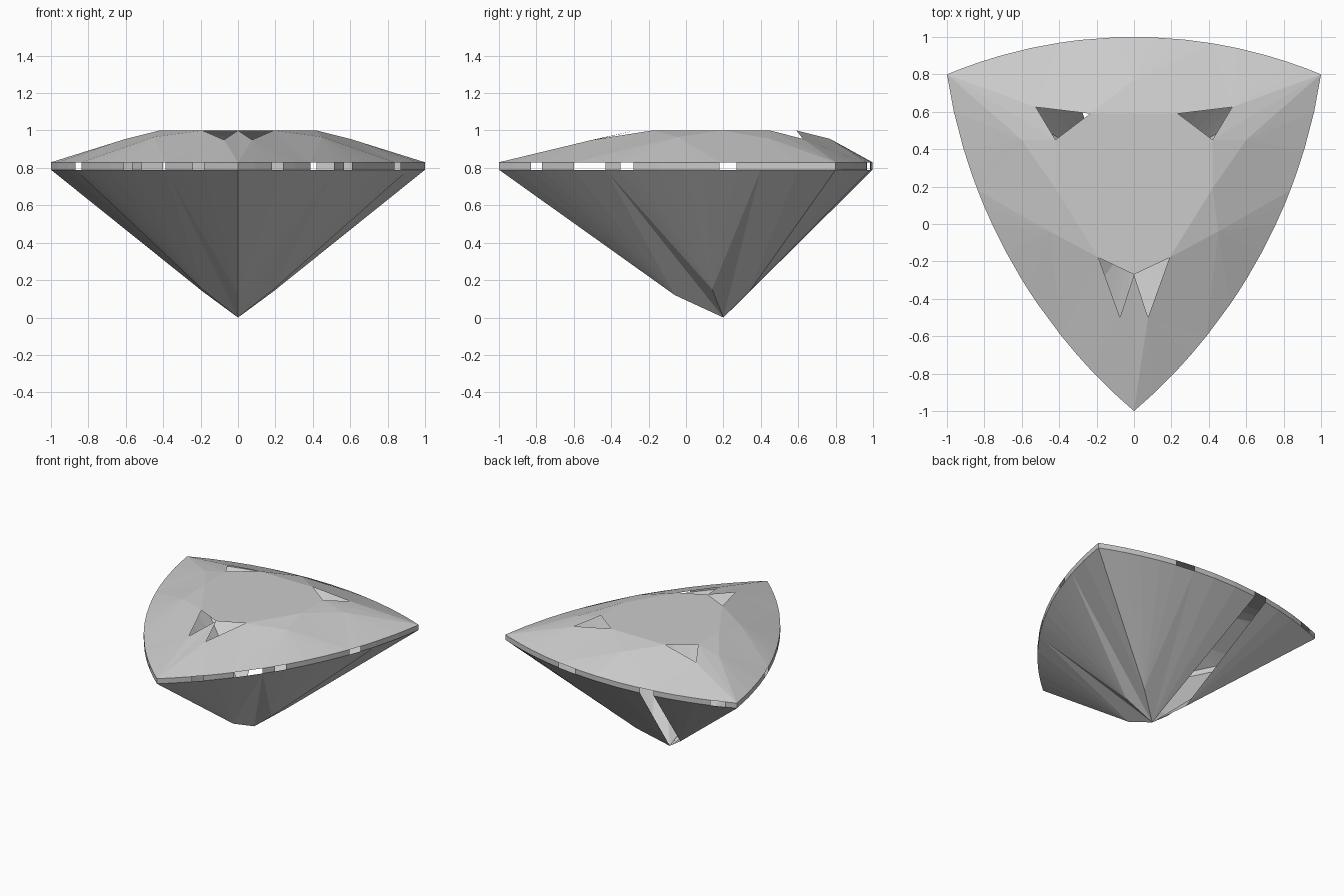
import bpy, bmesh
from math import sqrt
from mathutils import Vector

cube = bpy.data.objects.get("Cube")
if cube:
    bpy.data.objects.remove(cube, do_unlink=True)

grey = bpy.data.materials.new("light_grey")
grey.use_nodes = True
grey.diffuse_color = (0.6, 0.6, 0.6, 1)
grey.node_tree.nodes["Principled BSDF"].inputs["Base Color"].default_value = (0.6, 0.6, 0.6, 1)


def make(name, polygons):
    """Build a flat-shaded object from polygons and weld shared corners."""
    bm = bmesh.new()
    for poly in polygons:
        bm.faces.new([bm.verts.new(p) for p in poly])
    bmesh.ops.remove_doubles(bm, verts=bm.verts, dist=0.0005)
    mesh = bpy.data.meshes.new(name)
    bm.to_mesh(mesh)
    bm.free()
    mesh.materials.append(grey)
    bpy.context.collection.objects.link(bpy.data.objects.new(name, mesh))


def mirrored(points):
    return [(-p[0], *p[1:]) for p in reversed(points)]


def heading(p):
    return Vector((p[0], p[1] - 0.2)).normalized()


# Outline: three shallow arcs meeting at sharp corners, counter-clockwise
side_y = [-0.92, -0.83, -0.77, -0.7, -0.6, -0.43, -0.35, -0.28, -0.15, 0,
          0.1, 0.18, 0.27, 0.4, 0.6, 0.8]
back_x = [0.92, 0.82, 0.7, 0.55, 0.42, 0.27, 0.1, -0.1, -0.29, -0.4,
          -0.55, -0.7, -0.82, -0.92]
side = [(min(1, sqrt(2.96 ** 2 - (y - 1.248) ** 2) - 1.925), y) for y in side_y]
back = [(x, sqrt(2.6 ** 2 - x * x) - 1.6) for x in back_x]
outline = [(0, -1)] + side + back + mirrored(side)
count = len(outline)
low = [Vector((x, y, 0.79)) for x, y in outline]
high = [Vector((x, y, 0.83)) for x, y in outline]

# Girdle band with a few missing facets
side_gaps = [(-0.83, -0.77), (-0.6, -0.43), (-0.35, -0.28), (0.18, 0.27)]
back_gaps = [(0.27, 0.42), (-0.4, -0.29), (-0.92, -0.82)]
band = []
for i in range(count):
    j = (i + 1) % count
    mid = (low[i] + low[j]) / 2
    on_back = mid.y > 0.8
    gaps, value = (back_gaps, mid.x) if on_back else (side_gaps, mid.y)
    if not any(a < value < b for a, b in gaps):
        band.append((low[i], low[j], high[j], high[i]))
make("girdle", band)

# Crown: table corners alternate with star-facet tips
half = [(0, -0.27, 1), (0.075, -0.5, 0.95), (0.19, -0.18, 1),
        (0.45, -0.04, 0.965), (0.42, 0.19, 1), (0.6, 0.45, 0.955),
        (0.42, 0.45, 1), (0.525, 0.625, 0.955), (0.235, 0.59, 1)]
ring = [Vector(p) for p in half + [(0, 0.77, 0.955)] + mirrored(half[1:])]
size = len(ring)
open_stars = (1, 7, 11, 17)


def nearest(p):
    return max(range(count), key=lambda i: heading(p).dot(heading(outline[i])))


crown = [ring[::2]]
for k in range(1, size, 2):
    before, tip, after = ring[k - 1], ring[k], ring[(k + 1) % size]
    i, end = nearest(before), nearest(after)
    if k not in open_stars:
        crown.append((before, tip, after))
    crown.append((before, high[i], tip))
    crown.append((tip, high[end], after))
    while i != end:
        j = (i + 1) % count
        crown.append((tip, high[i], high[j]))
        i = j
make("crown", crown)

# Pavilion: facets fan from the culet, broken by a few main facets
culet = Vector((0, 0.2, 0))
mains = [Vector(p) for p in ((0, -0.06, 0.12), (0.19, 0.14, 0.15), (-0.19, 0.14, 0.15),
                             (0.19, 0.34, 0.14), (-0.19, 0.34, 0.14))]


def main_for(p):
    if p.y > 0.9 and abs(p.x) < 0.35:
        return None
    return max(mains, key=lambda m: heading(m).dot(heading(p)))


pavilion = []
for i in range(count):
    a, b = low[i], low[(i + 1) % count]
    m, n = main_for(a), main_for(b)
    # One narrow facet at the back is open
    if abs(a.x + 0.29) < 0.001 and a.y > 0.9:
        continue
    pavilion.append((m or culet, b, a))
    if m is not n:
        if m:
            pavilion.append((culet, b, m))
        if n:
            pavilion.append((culet, n, b))
make("pavilion", pavilion)
